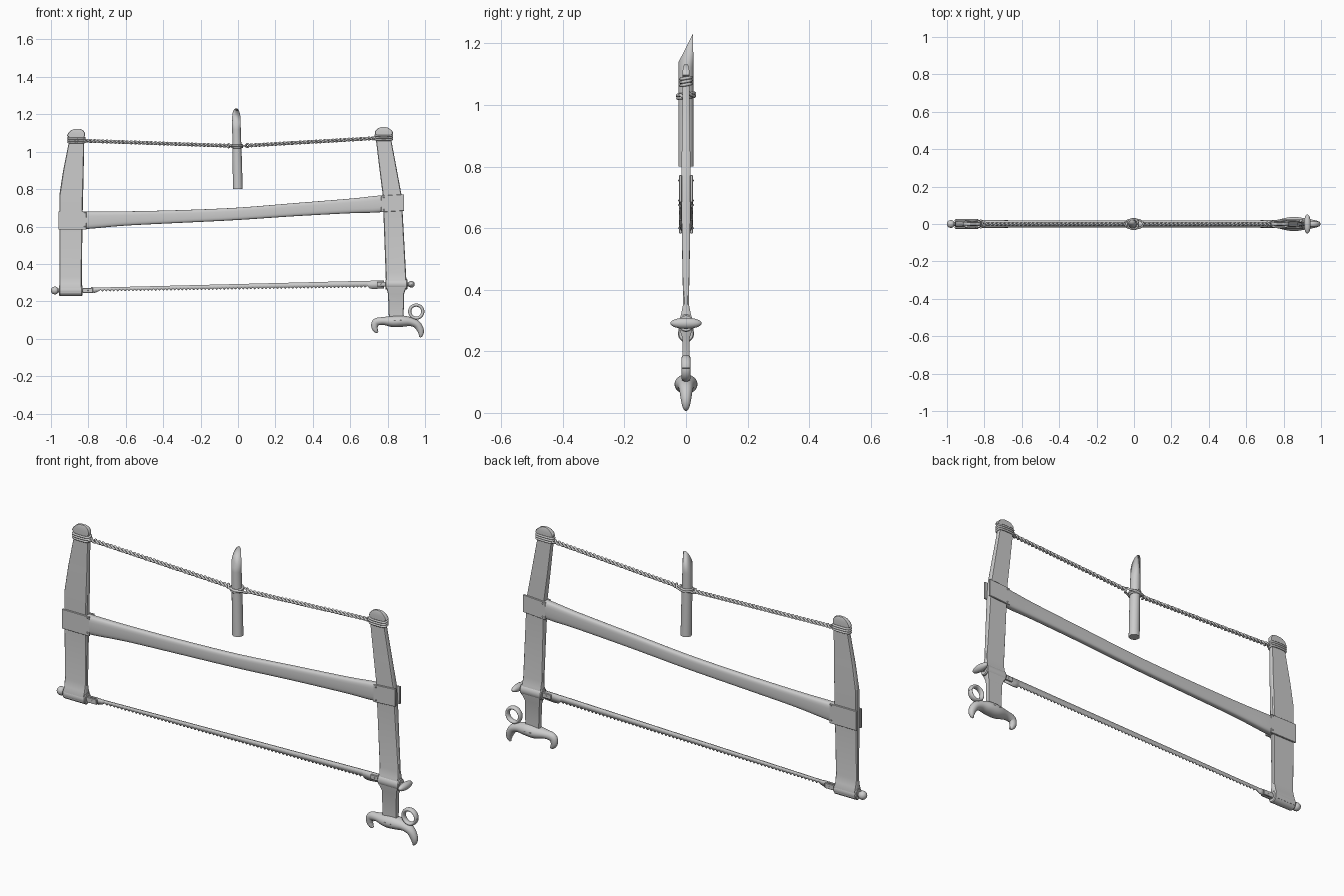
import bpy, bmesh, math
from mathutils import Vector

if "Cube" in bpy.data.objects:
    bpy.data.objects.remove(bpy.data.objects["Cube"])

CIRCLE = [(math.cos(i * math.tau / 24), math.sin(i * math.tau / 24)) for i in range(24)]
PLANK = [(1, .6), (.93, 1), (-.93, 1), (-1, .6), (-1, -.6), (-.93, -1), (.93, -1), (1, -.6)]
SQUIRCLE = [(math.copysign(abs(c) ** .6, c), math.copysign(abs(s) ** .6, s)) for c, s in CIRCLE]


def finish(name, bm, angle=35):
    bmesh.ops.recalc_face_normals(bm, faces=bm.faces)
    me = bpy.data.meshes.new(name)
    bm.to_mesh(me)
    bm.free()
    ob = bpy.data.objects.new(name, me)
    bpy.context.collection.objects.link(ob)
    bpy.ops.object.select_all(action='DESELECT')
    ob.select_set(True)
    bpy.context.view_layer.objects.active = ob
    bpy.ops.object.shade_smooth_by_angle(angle=math.radians(angle))
    return ob


def smooth(pts, steps=6):
    """Catmull-Rom interpolation of a list of tuples."""
    p = [Vector(q) for q in pts]
    p = [2 * p[0] - p[1]] + p + [2 * p[-1] - p[-2]]
    out = []
    for i in range(1, len(p) - 2):
        a, b, c, d = p[i - 1:i + 3]
        for k in range(steps):
            t = k / steps
            out.append(.5 * (2 * b + (c - a) * t + (2 * a - 5 * b + 4 * c - d) * t * t
                             + (3 * b - a - 3 * c + d) * t ** 3))
    return out + [p[-2]]


def loft(name, pts, profile, axis=None):
    """Skin sections (x, z, half size in the xz plane, half size in y) along a path."""
    bm = bmesh.new()
    rings = []
    for i, (x, z, a, b) in enumerate(pts):
        q, r = pts[max(i - 1, 0)], pts[min(i + 1, len(pts) - 1)]
        t = Vector(axis or (r[0] - q[0], r[1] - q[1])).normalized()
        rings.append([bm.verts.new((x - t.y * u * a, v * b, z + t.x * u * a)) for u, v in profile])
    n = len(profile)
    for r, s in zip(rings, rings[1:]):
        for k in range(n):
            bm.faces.new((r[k], r[(k + 1) % n], s[(k + 1) % n], s[k]))
    bm.faces.new(rings[0])
    bm.faces.new(rings[-1])
    return finish(name, bm)


def arm(name, rows):
    """Upright plank from rows (x left, x right, z, half thickness)."""
    return loft(name, [((l + r) / 2, z, (r - l) / 2, b) for l, r, z, b in rows], PLANK, (0, 1))


def box(name, x0, x1, y0, y1, z0, z1, tilt=0):
    bm = bmesh.new()
    for v in bmesh.ops.create_cube(bm, size=1)['verts']:
        x = x0 + (v.co.x + .5) * (x1 - x0)
        v.co = (x, y0 + (v.co.y + .5) * (y1 - y0), z0 + (v.co.z + .5) * (z1 - z0) + tilt * (x - x0))
    bmesh.ops.bevel(bm, geom=bm.edges[:], offset=.0015, segments=1, affect='EDGES')
    return finish(name, bm)


def rope(name, pts, radius, cyclic=False):
    cu = bpy.data.curves.new(name, 'CURVE')
    cu.dimensions = '3D'
    cu.bevel_depth, cu.bevel_resolution = radius, 2
    sp = cu.splines.new('POLY')
    sp.points.add(len(pts) - 1)
    for p, c in zip(sp.points, pts):
        p.co = (*c, 1)
    sp.use_cyclic_u = cyclic
    ob = bpy.data.objects.new(name, cu)
    bpy.context.collection.objects.link(ob)
    bpy.ops.object.select_all(action='DESELECT')
    ob.select_set(True)
    bpy.context.view_layer.objects.active = ob
    bpy.ops.object.convert(target='MESH')
    bpy.ops.object.shade_smooth()


# Upright arms with flared feet and domed heads
arm("left_arm", [(-.955, -.835, .245, .024), (-.955, -.835, .275, .024), (-.955, -.835, .295, .017),
                 (-.955, -.835, .33, .009), (-.955, -.831, .65, .015), (-.955, -.828, .77, .015),
                 (-.935, -.825, .9, .013), (-.905, -.823, 1.05, .011), (-.905, -.823, 1.078, .011),
                 (-.915, -.818, 1.085, .011), (-.908, -.818, 1.1, .011), (-.892, -.828, 1.115, .009),
                 (-.875, -.845, 1.122, .006)])
arm("right_arm", [(.807, .885, .1, .011), (.802, .888, .24, .011), (.792, .9, .275, .022),
                  (.79, .9, .3, .022), (.79, .9, .32, .016), (.789, .898, .355, .009),
                  (.777, .88, .68, .015), (.773, .873, .775, .015), (.757, .85, .9, .013),
                  (.738, .82, 1.06, .011), (.738, .82, 1.09, .011), (.731, .83, 1.097, .011),
                  (.733, .826, 1.11, .011), (.748, .808, 1.125, .009), (.765, .792, 1.132, .006)])

# Barrels through which the blade pins pass
for side, x0, x1, z in (("left", -.957, -.832, .258), ("right", .788, .905, .291)):
    loft(side + "_barrel", [(x0, z, .025, .023), (x0 + .004, z, .029, .026),
                            (x1 - .004, z, .029, .026), (x1, z, .025, .023)], CIRCLE, (1, 0))

# Crossbar with cheek plates clasping both arms
bar = [(-.83, .633, .047, .022), (-.77, .635, .045, .022), (-.6, .643, .038, .019), (-.3, .654, .034, .018),
       (0, .668, .033, .018), (.3, .69, .035, .018), (.6, .71, .039, .019), (.72, .718, .044, .021),
       (.78, .723, .045, .022)]
loft("crossbar", smooth(bar, 4), SQUIRCLE, (1, 0))
for s in (-1, 1):
    ys = sorted((s * .013, s * .022))
    box("left_cheek", -.96, -.81, *ys, .583, .681)
    box("right_cheek", .765, .888, *ys, .677, .765, .06)
    for x, z in ((-.82, .675), (-.82, .6), (.78, .755), (.78, .69)):
        bm = bmesh.new()
        bmesh.ops.create_uvsphere(bm, u_segments=10, v_segments=6, radius=.004)
        bmesh.ops.translate(bm, verts=bm.verts, vec=(x, s * .0215, z))
        finish("rivet", bm)

# Toothed blade
bm = bmesh.new()
teeth = 70
cols = [(-.785, .276, .262), (-.772, .275, .244), (-.752, .274, .25)]
for i in range(teeth * 2 + 1):
    t = i / (teeth * 2)
    x = -.735 + t * 1.425
    cols.append((x, .274 + t * .036, .261 + t * .021 - (.009 if i % 2 else 0)))
cols += [(.705, .31, .268), (.73, .311, .266), (.78, .311, .27)]
rows = [(bm.verts.new((x, 0, a)), bm.verts.new((x, 0, b))) for x, a, b in cols]
for p, q in zip(rows, rows[1:]):
    bm.faces.new((p[0], p[1], q[1], q[0]))
blade = finish("saw_blade", bm)
mod = blade.modifiers.new("thickness", 'SOLIDIFY')
mod.thickness, mod.offset = .006, 0

# Blade pins with slotted holders, knob and wing nut
for side, x0, x1, z in (("left", -.97, -.82, .258), ("right", .77, .925, .291)):
    loft(side + "_pin", [(x0, z, .011, .011), (x1, z, .011, .011)], CIRCLE, (1, 0))
for s in (-1, 1):
    ys = sorted((s * .003, s * .012))
    box("left_blade_clamp", -.83, -.776, *ys, .245, .271)
    box("right_blade_clamp", .742, .792, *ys, .28, .304)
for name, c, size in (("left_knob", (-.979, 0, .258), (.021, .021, .021)),
                      ("right_wing_nut", (.927, 0, .291), (.018, .051, .018)),
                      ("left_holder_rivet", (-.802, 0, .258), (.005, .014, .005)),
                      ("right_holder_rivet", (.765, 0, .292), (.005, .014, .005))):
    bm = bmesh.new()
    bmesh.ops.create_uvsphere(bm, u_segments=24, v_segments=14, radius=1)
    bmesh.ops.scale(bm, verts=bm.verts, vec=size)
    bmesh.ops.translate(bm, verts=bm.verts, vec=c)
    finish(name, bm)

# Horned handle with a finger ring
horn = [(.749, .036, .005, .005), (.739, .042, .011, .011), (.73, .062, .017, .015), (.738, .088, .021, .018),
        (.775, .095, .021, .024), (.83, .092, .03, .036), (.88, .094, .03, .036), (.925, .09, .023, .027),
        (.958, .075, .021, .022), (.976, .045, .018, .017), (.978, .022, .012, .012), (.972, .008, .004, .005)]
loft("handle", smooth(horn, 5), CIRCLE)
ring = [(.953 + .035 * math.cos(a), .145 + .035 * math.sin(a), .0085, .014)
        for a in (i * math.tau / 40 for i in range(41))]
loft("handle_ring", ring, CIRCLE)
for x in (.835, .865):
    loft("handle_rivet", [(x, .098, .005, .037), (x + .008, .098, .005, .037)], CIRCLE, (1, 0))

# Toggle stick with a slanted upper end
stick = loft("toggle_stick", [(-.001, .8, .026, .025), (-.004, .95, .025, .025),
                              (-.008, 1.12, .023, .024), (-.01, 1.235, .021, .023)], CIRCLE, (0, 1))
bm = bmesh.new()
bm.from_mesh(stick.data)
cut = bmesh.ops.bisect_plane(bm, geom=bm.verts[:] + bm.edges[:] + bm.faces[:], plane_co=(0, -.024, 1.14),
                             plane_no=(0, -.09, .046), clear_outer=True)
bmesh.ops.holes_fill(bm, edges=[e for e in cut['geom_cut'] if isinstance(e, bmesh.types.BMEdge)])
bm.to_mesh(stick.data)
bm.free()

# Twisted tension cord that parts around the stick and both arm heads
for k in (0, 1):
    pts = []
    for i in range(601):
        x = -.86 + 1.64 * i / 600
        z = 1.03 + (.03 * -x / .86 if x < 0 else .045 * x / .78)
        near = max(0, 1 - abs(x) / .06) ** .7
        end = max(0, 1 - min(x + .86, .78 - x) / .08) ** .7
        r = .0055 + .023 * near + .01 * end
        a = k * math.pi + math.copysign(max(0, abs(x) - .04), x) * math.pi * 36 / .78
        flat = 1 - max(near, end)
        pts.append((x, r * math.cos(a), z + r * math.sin(a) * flat))
    rope("twisted_cord", pts, .0052)

# Cord windings on the arm heads and the stick
for x, z, w, d, count in ((-.864, 1.052, .045, .017, 3), (.779, 1.066, .045, .017, 3),
                          (-.005, 1.025, .027, .027, 2)):
    for j in range(count):
        pts = [(x + w * u, d * v, z + j * .0105 + .003 * v)
               for u, v in (SQUIRCLE if w > .03 else CIRCLE)]
        rope("cord_winding", pts, .0052, True)
